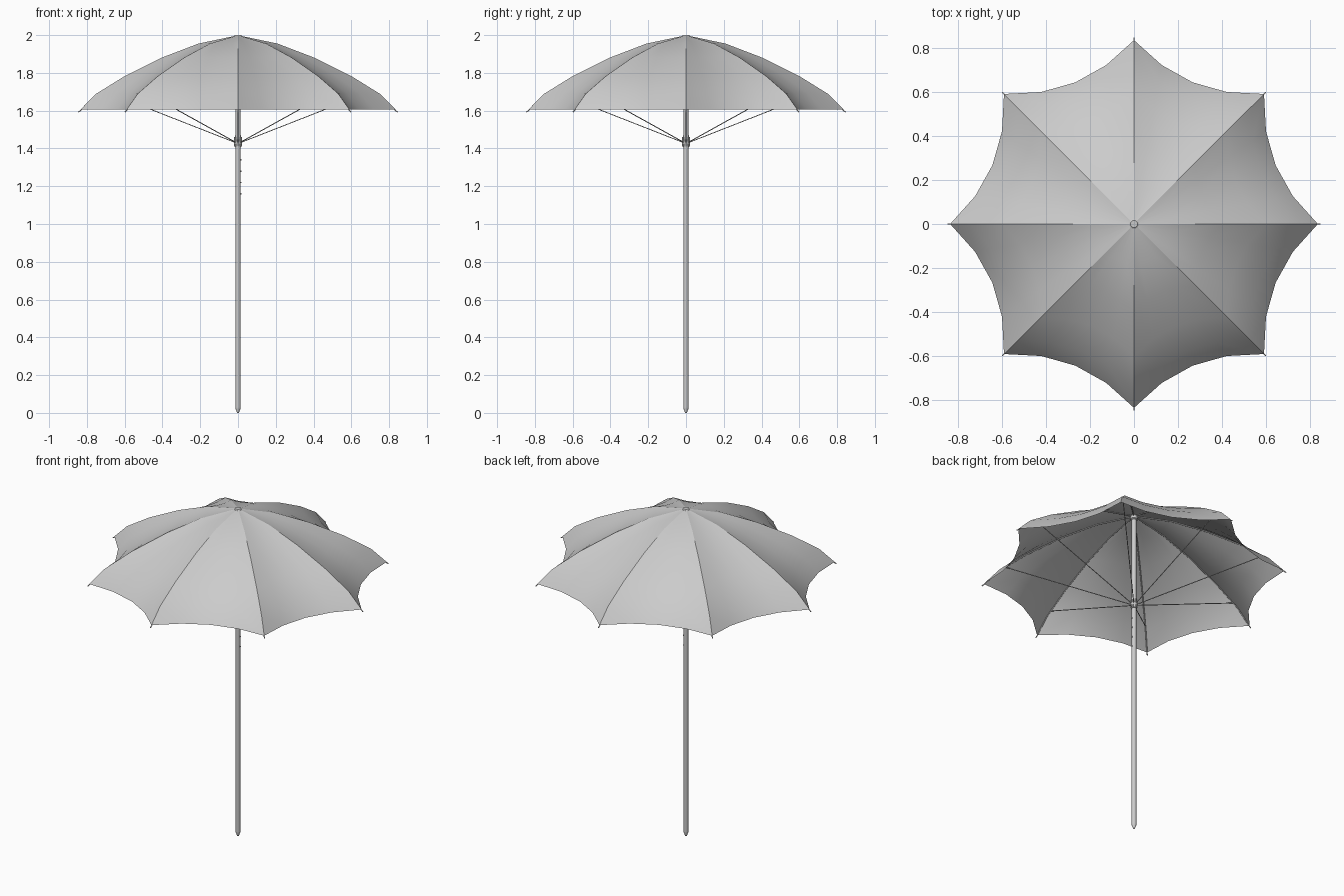
import bpy, bmesh, math
from mathutils import Vector

cube = bpy.data.objects.get("Cube")
if cube:
    bpy.data.objects.remove(cube, do_unlink=True)

GORES = 8
STEPS = 4          # fabric strips across one gore
RIB = [(0.02, 1.995), (0.21, 1.955), (0.4, 1.882), (0.6, 1.783), (0.75, 1.69), (0.835, 1.605)]
SCALLOP = 0.09     # inward pull of the fabric between ribs, relative to radius

grey = bpy.data.materials.new("light grey")
grey.use_nodes = True
grey.diffuse_color = (0.6, 0.6, 0.6, 1)
grey.node_tree.nodes["Principled BSDF"].inputs["Base Color"].default_value = (0.6, 0.6, 0.6, 1)


def mesh_object(name, bm):
    mesh = bpy.data.meshes.new(name)
    bm.to_mesh(mesh)
    bm.free()
    mesh.materials.append(grey)
    obj = bpy.data.objects.new(name, mesh)
    bpy.context.collection.objects.link(obj)
    return obj


def lathe(name, profile, sides=16):
    """Spin a closed-ended (radius, height) profile round the pole axis."""
    bm = bmesh.new()
    rings = []
    for r, z in profile:
        rings.append([bm.verts.new((r * math.cos(a), r * math.sin(a), z))
                      for a in (math.tau * i / sides for i in range(sides))])
    for low, high in zip(rings, rings[1:]):
        for i in range(sides):
            j = (i + 1) % sides
            bm.faces.new((low[i], low[j], high[j], high[i]))
    bm.faces.new(rings[0][::-1])
    bm.faces.new(rings[-1])
    obj = mesh_object(name, bm)
    smooth(obj)
    return obj


def smooth(obj):
    bpy.ops.object.select_all(action='DESELECT')
    obj.select_set(True)
    bpy.context.view_layer.objects.active = obj
    bpy.ops.object.shade_smooth_by_angle(angle=math.radians(35))


def rods(name, paths, radius):
    """Thin round rods along a list of paths, as one mesh."""
    curve = bpy.data.curves.new(name, 'CURVE')
    curve.dimensions = '3D'
    curve.bevel_depth = radius
    curve.bevel_resolution = 1
    curve.use_fill_caps = True
    for path in paths:
        spline = curve.splines.new('POLY')
        spline.points.add(len(path) - 1)
        for point, co in zip(spline.points, path):
            point.co = (*co, 1)
    curve.materials.append(grey)
    obj = bpy.data.objects.new(name, curve)
    bpy.context.collection.objects.link(obj)
    bpy.ops.object.select_all(action='DESELECT')
    obj.select_set(True)
    bpy.context.view_layer.objects.active = obj
    bpy.ops.object.convert(target='MESH')


def polar(r, angle, z):
    return Vector((r * math.cos(angle), r * math.sin(angle), z))


angles = [math.tau * i / GORES for i in range(GORES)]

# Canopy: sagging gores with sharp creases along the ribs
bm = bmesh.new()
rows = []
for r, z in RIB:
    row = []
    for a in angles:
        start, end = polar(r, a, z), polar(r, a + math.tau / GORES, z)
        inward = polar(-r * SCALLOP, a + math.pi / GORES, 0)
        for s in range(STEPS):
            t = s / STEPS
            row.append(bm.verts.new(start.lerp(end, t) + inward * 4 * t * (1 - t)))
    rows.append(row)
count = GORES * STEPS
for inner, outer in zip(rows, rows[1:]):
    for i in range(count):
        j = (i + 1) % count
        bm.faces.new((inner[i], outer[i], outer[j], inner[j])).smooth = True
for inner, outer in zip(rows, rows[1:]):
    for i in range(0, count, STEPS):
        bm.edges.get((inner[i], outer[i])).smooth = False
mesh_object("canopy", bm)

# Top cap, pole with tapered foot, and sliding runner
lathe("top_cap", [(0.013, 1.97), (0.021, 1.975), (0.021, 1.996), (0.016, 2.0)])
lathe("pole", [(0.005, 0), (0.013, 0.022), (0.0135, 0.03), (0.0135, 1.98)])
lathe("runner", [(0.0135, 1.405), (0.017, 1.405), (0.017, 1.42), (0.02, 1.425),
                 (0.02, 1.44), (0.016, 1.445), (0.016, 1.47), (0.0135, 1.47)])

# Ribs under the fabric, poking out slightly at the tips
rods("ribs", [[polar(r, a, z - 0.005) for r, z in RIB] + [polar(0.845, a, 1.593)]
              for a in angles], 0.003)

# Struts from the runner to the ribs
rods("struts", [[polar(0.016, a, 1.432), polar(0.715, a, 1.706)] for a in angles], 0.0025)

# Hinge lugs on the runner
rods("runner_lugs", [[polar(0.018, a, 1.41), polar(0.018, a, 1.46)] for a in angles], 0.003)

# Height-setting pins on the pole
rods("height_pins", [[(0.01, 0, 1.16 + 0.06 * i), (0.0175, 0, 1.16 + 0.06 * i)]
                     for i in range(4)], 0.004)
